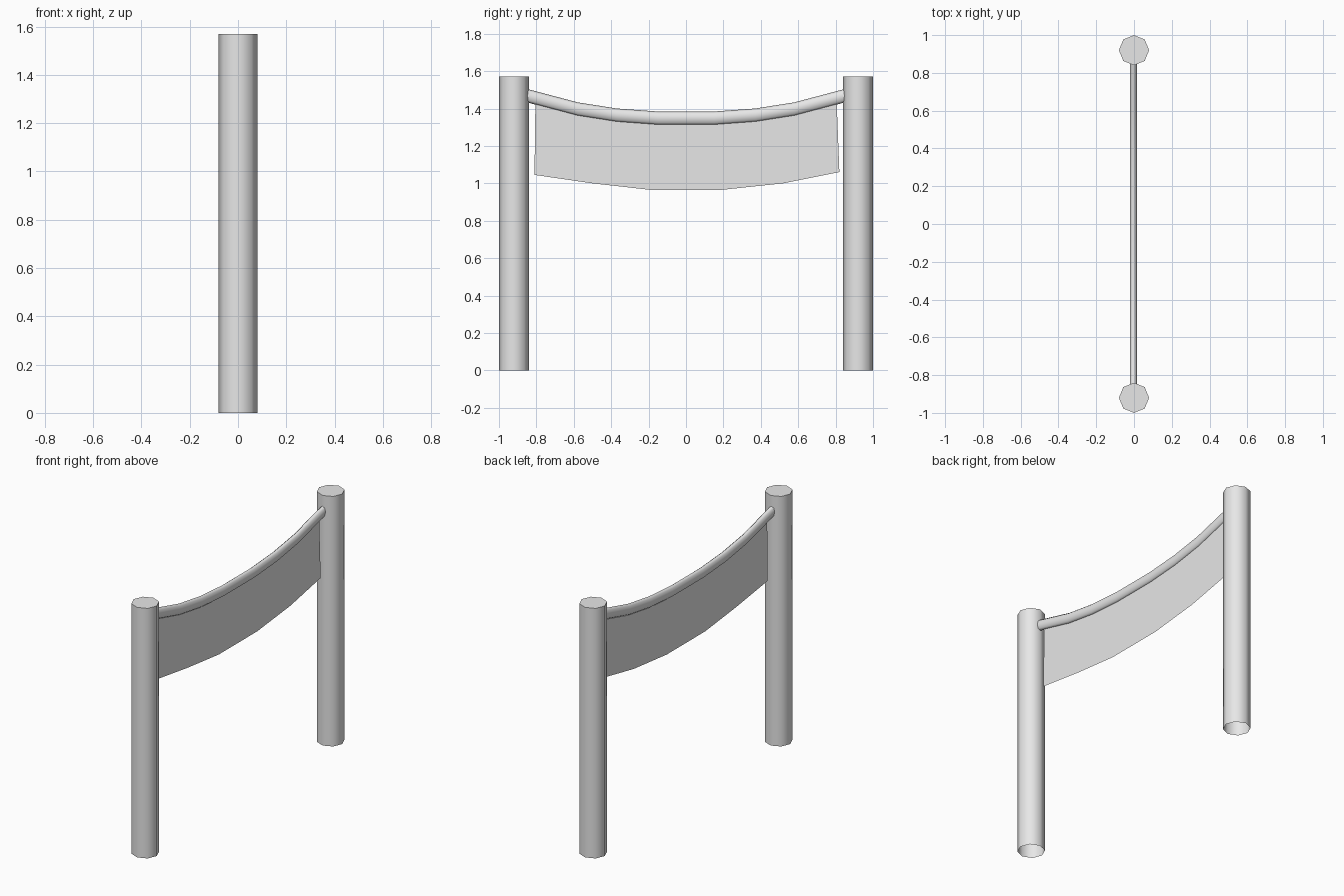
import bpy, bmesh
from math import radians, sin, cos, tau

cube = bpy.data.objects.get("Cube")
if cube:
    bpy.data.objects.remove(cube, do_unlink=True)

# Single plain grey
grey = bpy.data.materials.new("plain_grey")
grey.use_nodes = True
colour = (0.8, 0.8, 0.8, 1)
grey.diffuse_color = colour
grey.node_tree.nodes["Principled BSDF"].inputs["Base Color"].default_value = colour


def make_object(name, bm, smooth_angle):
    mesh = bpy.data.meshes.new(name)
    bm.to_mesh(mesh)
    bm.free()
    mesh.materials.append(grey)
    obj = bpy.data.objects.new(name, mesh)
    bpy.context.collection.objects.link(obj)
    bpy.ops.object.select_all(action='DESELECT')
    obj.select_set(True)
    bpy.context.view_layer.objects.active = obj
    bpy.ops.object.shade_smooth_by_angle(angle=radians(smooth_angle))
    return obj


def loft(rings, closed):
    """Skin a list of point rows with quads."""
    bm = bmesh.new()
    rows = [[bm.verts.new(p) for p in ring] for ring in rings]
    count = len(rows[0])
    for a, b in zip(rows, rows[1:]):
        for i in range(count if closed else count - 1):
            j = (i + 1) % count
            bm.faces.new((a[i], a[j], b[j], b[i]))
    return bm, rows


# Posts: octagonal tubes, capped on top and open underneath
SIDES, RADIUS, HEIGHT, POST_Y = 8, 0.08, 1.57, 0.92
for name, y in (("front_post", -POST_Y), ("back_post", POST_Y)):
    rings = [[(RADIUS * cos(tau * i / SIDES), y + RADIUS * sin(tau * i / SIDES), z)
              for i in range(SIDES)] for z in (0, HEIGHT)]
    bm, rows = loft(rings, True)
    bm.faces.new(rows[-1])
    make_object(name, bm, 50)

# Sagging bar: flattened section swept between the posts
half = [(0.15, 1.348), (0.37, 1.364), (0.58, 1.397), (0.87, 1.474)]
path = [(-y, z) for y, z in reversed(half)] + half
rings = [[(-0.003 + 0.019 * cos(tau * i / SIDES), y, z + 0.036 * sin(tau * i / SIDES))
          for i in range(SIDES)] for y, z in path]
bm, rows = loft(rings, True)
bmesh.ops.recalc_face_normals(bm, faces=bm.faces)
make_object("sagging_bar", bm, 80)

# Hanging banner: thin sheet whose top edge hides in the bar
top = [(-0.805, 1.45), (-0.5, 1.385), (-0.19, 1.35), (0.19, 1.35), (0.5, 1.385), (0.805, 1.45)]
bottom = [(-0.81, 1.045), (-0.5, 1.0), (-0.19, 0.965), (0.19, 0.965), (0.52, 1.0), (0.82, 1.06)]
bm, rows = loft([[(0, y, z) for y, z in edge] for edge in (bottom, top)], False)
make_object("banner", bm, 30)
